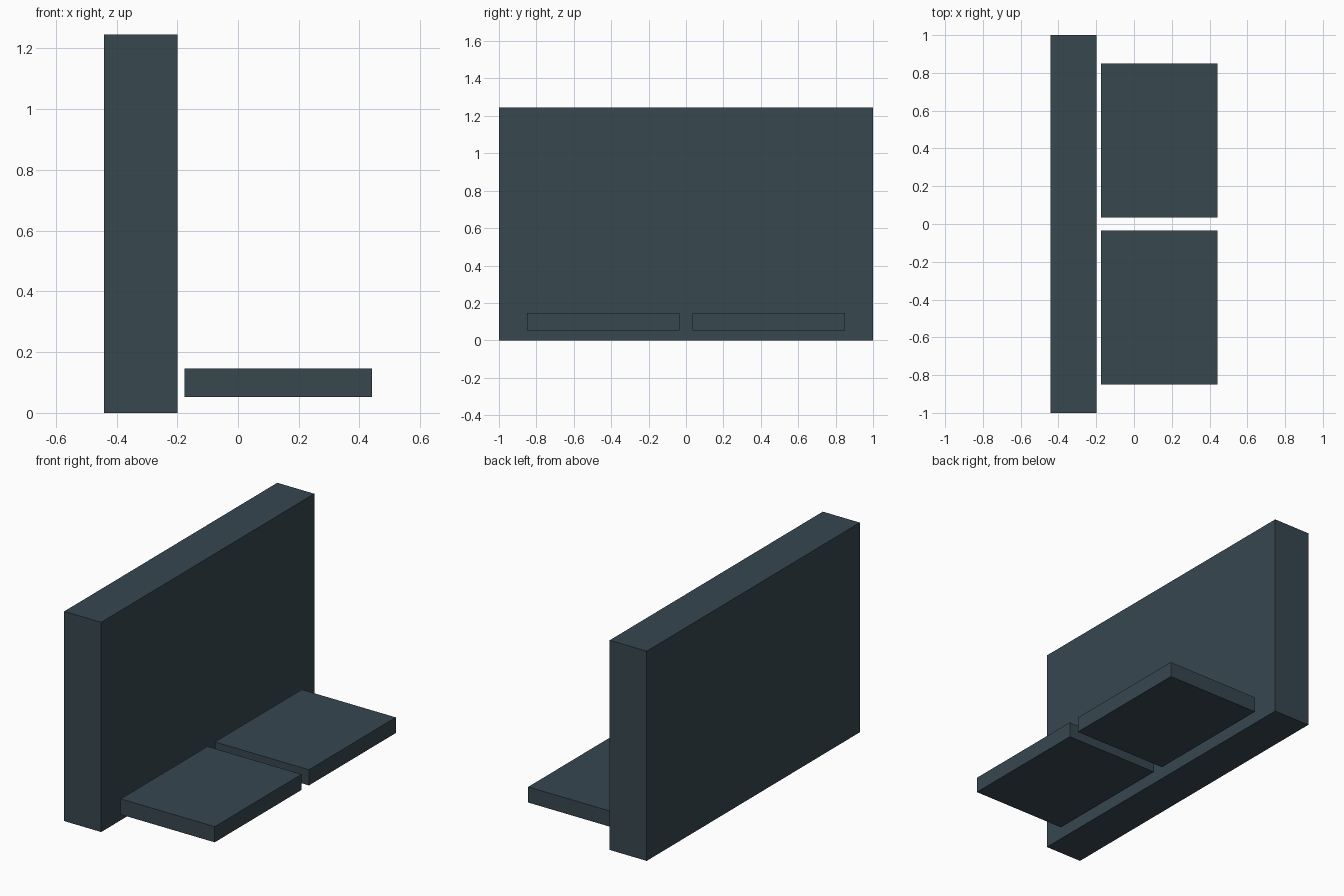
import bpy

if "Cube" in bpy.data.objects:
    bpy.data.objects.remove(bpy.data.objects["Cube"])

slate = bpy.data.materials.new("dark slate")
slate.diffuse_color = (0.038, 0.063, 0.078, 1.0)
slate.use_nodes = True
slate.node_tree.nodes["Principled BSDF"].inputs["Base Color"].default_value = slate.diffuse_color


def box(name, low, high):
    """Axis-aligned box between two corners."""
    bpy.ops.mesh.primitive_cube_add(size=1, location=[(a + b) / 2 for a, b in zip(low, high)])
    ob = bpy.context.object
    ob.name = name
    ob.scale = [b - a for a, b in zip(low, high)]
    bpy.ops.object.transform_apply(location=False, rotation=False, scale=True)
    ob.data.materials.append(slate)
    return ob


# Upright back panel
box("back_panel", (-0.442, -1.0, 0.0), (-0.199, 1.0, 1.246))

# Two low slabs in front of the panel, either side of a narrow gap
for side, y0, y1 in (("right", -0.85, -0.035), ("left", 0.035, 0.85)):
    box(f"{side}_slab", (-0.176, y0, 0.053), (0.442, y1, 0.146))
